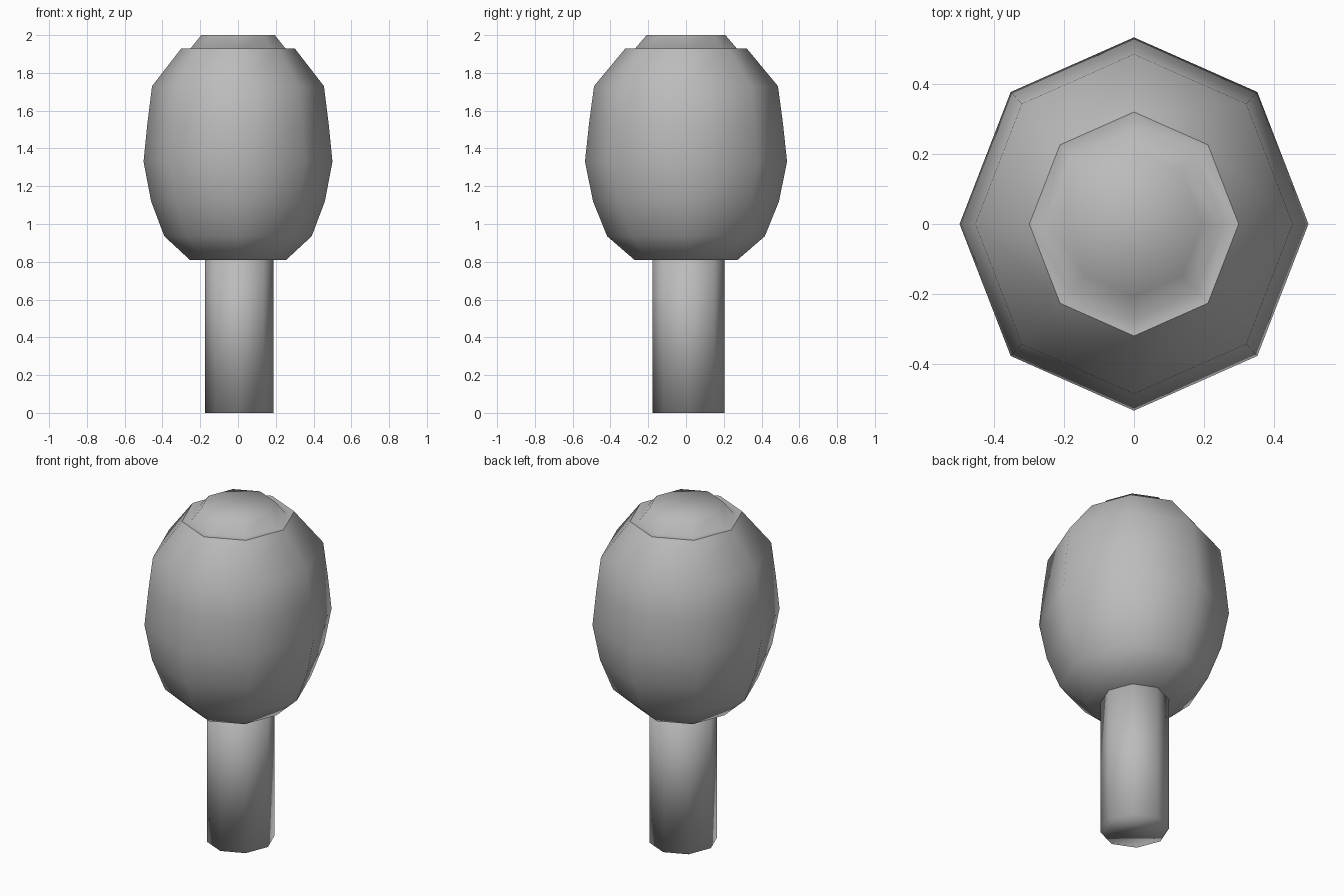
import bpy, bmesh
from math import cos, sin, pi

cube = bpy.data.objects.get("Cube")
if cube:
    bpy.data.objects.remove(cube, do_unlink=True)

SIDES = 8

# Single plain grey
grey = bpy.data.materials.new("plain_grey")
grey.use_nodes = True
colour = (0.5, 0.5, 0.5, 1)
grey.diffuse_color = colour
grey.node_tree.nodes["Principled BSDF"].inputs["Base Color"].default_value = colour


def lathe(name, profile, stretch, offset=(0, 0), sharp_ring=None):
    """Octagonal smooth body from (radius, height) rings, closed at both ends."""
    bm = bmesh.new()
    rings = []
    for radius, z in profile:
        ring = []
        for i in range(SIDES):
            a = 2 * pi * i / SIDES
            ring.append(bm.verts.new((radius * cos(a) + offset[0],
                                      radius * stretch * sin(a) + offset[1], z)))
        rings.append(ring)
    for low, high in zip(rings, rings[1:]):
        for i in range(SIDES):
            j = (i + 1) % SIDES
            bm.faces.new((low[i], low[j], high[j], high[i]))
    bm.faces.new(rings[0][::-1])
    bm.faces.new(rings[-1])
    for face in bm.faces:
        face.smooth = True
    # Crease around the chosen ring
    if sharp_ring is not None:
        ring = rings[sharp_ring]
        for i in range(SIDES):
            bm.edges.get((ring[i - 1], ring[i])).smooth = False
    mesh = bpy.data.meshes.new(name)
    bm.to_mesh(mesh)
    bm.free()
    mesh.materials.append(grey)
    obj = bpy.data.objects.new(name, mesh)
    bpy.context.collection.objects.link(obj)
    return obj


# Rounded head with a creased rim and a small raised crown
head_profile = [(0.255, 0.81), (0.39, 0.935), (0.46, 1.12), (0.5, 1.33),
                (0.48, 1.53), (0.455, 1.73), (0.3, 1.93),
                (0.255, 1.925), (0.195, 2.0)]
lathe("head", head_profile, 1.07, sharp_ring=6)

# Straight stalk running up into the head
lathe("stalk", [(0.182, 0), (0.182, 0.9)], 1.05, offset=(0.007, 0.014))
